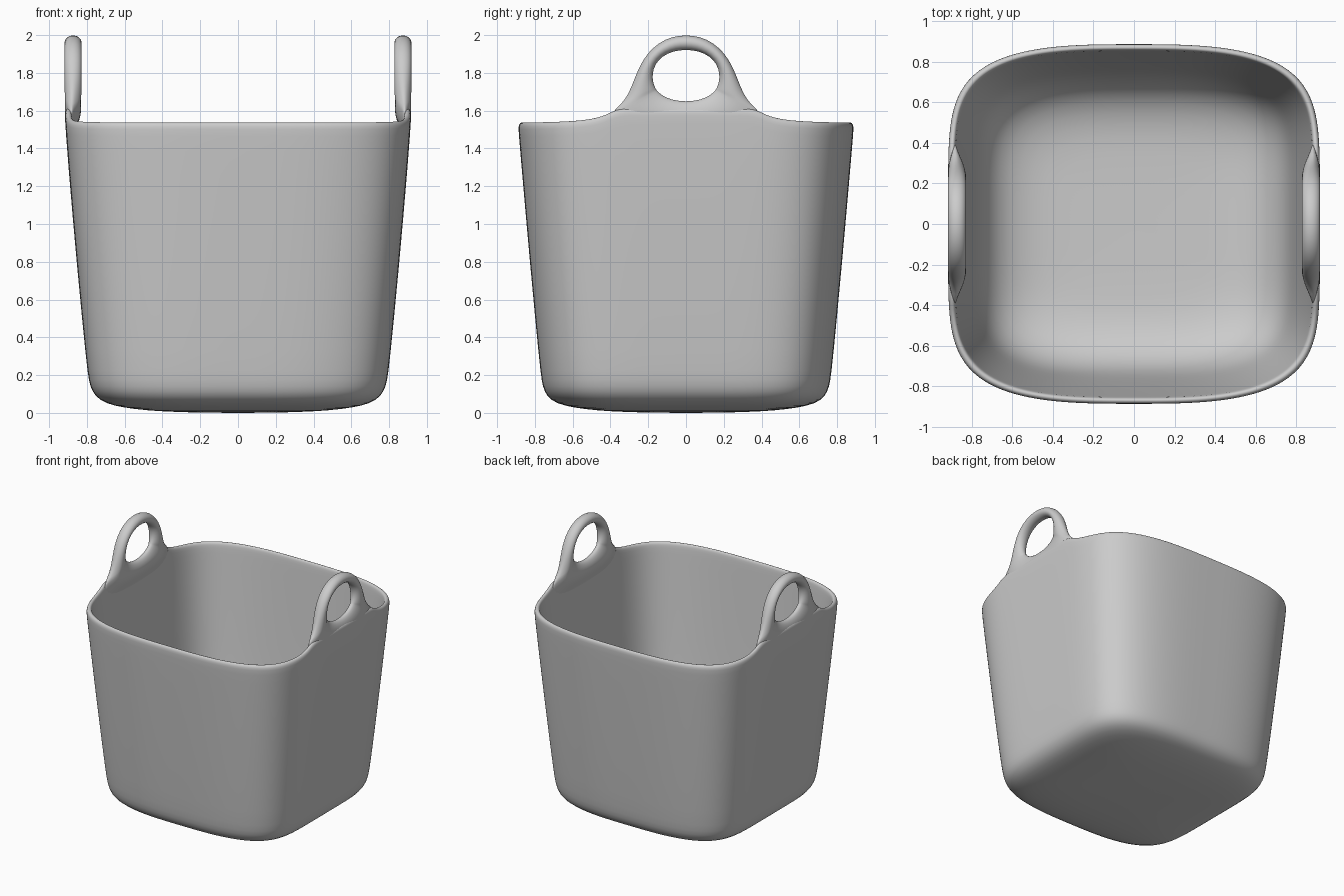
import bpy, bmesh
from math import sin, cos, pi, atan2

cube = bpy.data.objects.get("Cube")
if cube:
    bpy.data.objects.remove(cube, do_unlink=True)

# One soft grey plastic
grey = bpy.data.materials.new("grey plastic")
grey.use_nodes = True
tone = (0.6, 0.6, 0.6, 1)
grey.diffuse_color = tone
bsdf = grey.node_tree.nodes["Principled BSDF"]
bsdf.inputs["Base Color"].default_value = tone
bsdf.inputs["Roughness"].default_value = 0.6

BOW_X, BOW_Y = 3.0, 5.5     # bowed front and back, flatter sides
RX, ASPECT = 0.917, 0.967


def polar(angle, a, b, nx, ny):
    """Point on a superellipse in the given direction."""
    c, s = abs(cos(angle) / a), abs(sin(angle) / b)
    low, high = 0, 2 * max(a, b)
    for _ in range(30):
        r = (low + high) / 2
        if (r * c) ** nx + (r * s) ** ny < 1:
            low = r
        else:
            high = r
    return r * cos(angle), r * sin(angle)


def loft(name, rings, closed):
    """Skin a list of equal rings; cap the ends, or join last to first."""
    bm = bmesh.new()
    loops = [[bm.verts.new(p) for p in ring] for ring in rings]
    pairs = list(zip(loops, loops[1:]))
    if closed:
        pairs.append((loops[-1], loops[0]))
    else:
        bm.faces.new(loops[0])
        bm.faces.new(loops[-1])
    count = len(loops[0])
    for low, high in pairs:
        for i in range(count):
            j = (i + 1) % count
            bm.faces.new((low[i], low[j], high[j], high[i]))
    bmesh.ops.recalc_face_normals(bm, faces=bm.faces)
    mesh = bpy.data.meshes.new(name)
    bm.to_mesh(mesh)
    bm.free()
    mesh.materials.append(grey)
    mesh.polygons.foreach_set("use_smooth", [True] * len(mesh.polygons))
    obj = bpy.data.objects.new(name, mesh)
    bpy.context.collection.objects.link(obj)
    mod = obj.modifiers.new("smooth", "SUBSURF")
    mod.levels = mod.render_levels = 1


# Tub: outer wall up, over the rolled rim, inner wall down to the floor
profile = [
    (0.12, 0), (0.4, 0.006), (0.55, 0.02), (0.66, 0.038), (0.73, 0.065),
    (0.772, 0.11), (0.79, 0.17), (0.802, 0.26), (0.855, 0.8), (0.9, 1.3),
    (RX, 1.49), (0.917, 1.515), (0.91, 1.532), (0.899, 1.536), (0.889, 1.531),
    (0.884, 1.515), (0.88, 1.48), (0.865, 1.3), (0.82, 0.8), (0.785, 0.45),
    (0.757, 0.29), (0.705, 0.18), (0.62, 0.105), (0.5, 0.065), (0.38, 0.053),
    (0.12, 0.05)]


def tub_ring(rx, z, count=128):
    aspect = ASPECT + 0.02 * max(0, 1 - z / 0.15)
    ring = []
    for i in range(count):
        x, y = polar(2 * pi * i / count, rx, rx * aspect, BOW_X, BOW_Y)
        # rim sweeps up toward the handles
        rise = 0.09 * min(0.85, (0.35 / max(abs(y), 0.01)) ** 4)
        weight = min(1, max(0, (z - 1.2) / 0.3))
        ring.append((x, y, z + rise * weight))
    return ring


loft("tub", [tub_ring(rx, z) for rx, z in profile], False)

# Handles: a loop between the outer silhouette and the oval hole
half = [(0, 2.002), (0.075, 1.993), (0.145, 1.96), (0.205, 1.905),
        (0.247, 1.835), (0.277, 1.76), (0.305, 1.69), (0.343, 1.632),
        (0.41, 1.585), (0.38, 1.51), (0.28, 1.46), (0.14, 1.44), (0, 1.43)]
outline = half + [(-y, z) for y, z in half[-2:0:-1]]
HOLE_Z = 1.786


def handle_ring(side, y, z, count=16):
    hy, hz = polar(atan2(z - HOLE_Z, y), 0.178, 0.135, 2.2, 2.2)
    hz += HOLE_Z
    ring = []
    for i in range(count):
        t = 2 * pi * i / count
        py = (y + hy) / 2 + (y - hy) / 2 * cos(t)
        pz = (z + hz) / 2 + (z - hz) / 2 * cos(t)
        # follow the bow of the wall, and thin out where it merges
        v = abs(py) / (RX * ASPECT)
        bow = RX * (1 - (1 - v ** BOW_Y) ** (1 / BOW_X))
        merge = max(0.3, min(1, (pz - 1.42) / 0.16, (0.43 - abs(py)) / 0.17))
        x = 0.873 + 0.046 * sin(t) * merge + 0.02 * (1 - merge) - bow
        ring.append((side * x, py, pz))
    return ring


for name, side in (("left_handle", 1), ("right_handle", -1)):
    loft(name, [handle_ring(side, y, z) for y, z in outline], True)
